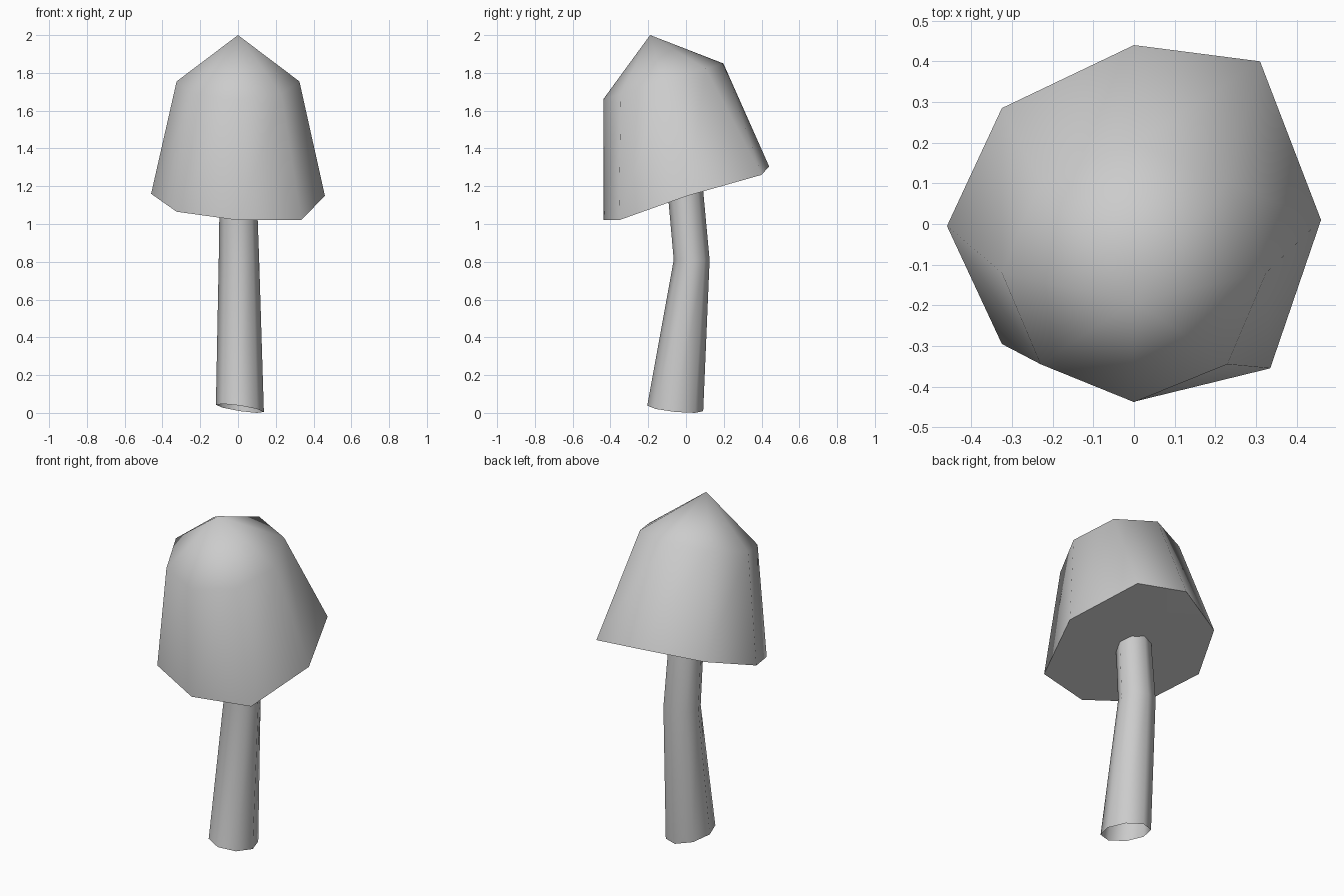
import bpy, math

cube = bpy.data.objects.get("Cube")
if cube:
    bpy.data.objects.remove(cube, do_unlink=True)

SIDES = 8

grey = bpy.data.materials.new("plain_grey")
grey.use_nodes = True
grey.diffuse_color = (0.6, 0.6, 0.6, 1)
grey.node_tree.nodes["Principled BSDF"].inputs["Base Color"].default_value = (0.6, 0.6, 0.6, 1)


def tilted_ring(centre, rx, ry, slope_x=0, slope_y=0):
    """Ring of points counter-clockwise from +x, lying on a tilted plane."""
    cx, cy, cz = centre
    ring = []
    for i in range(SIDES):
        a = math.tau * i / SIDES
        dx, dy = rx * math.cos(a), ry * math.sin(a)
        ring.append((cx + dx, cy + dy, cz + slope_x * dx + slope_y * dy))
    return ring


def loft(name, rings, bottom=None, top=None):
    """Join rings from bottom to top, with optional fan centres at the ends."""
    verts = [p for ring in rings for p in ring]
    faces = []
    for r in range(len(rings) - 1):
        for i in range(SIDES):
            j = (i + 1) % SIDES
            a, b = r * SIDES, (r + 1) * SIDES
            faces.append((a + i, a + j, b + j, b + i))
    last = (len(rings) - 1) * SIDES
    if bottom:
        verts.append(bottom)
        faces += [((i + 1) % SIDES, i, len(verts) - 1) for i in range(SIDES)]
    if top:
        verts.append(top)
        faces += [(last + i, last + (i + 1) % SIDES, len(verts) - 1) for i in range(SIDES)]
    mesh = bpy.data.meshes.new(name)
    mesh.from_pydata(verts, [], faces)
    mesh.materials.append(grey)
    obj = bpy.data.objects.new(name, mesh)
    bpy.context.collection.objects.link(obj)
    bpy.ops.object.select_all(action="DESELECT")
    obj.select_set(True)
    bpy.context.view_layer.objects.active = obj
    bpy.ops.object.shade_smooth_by_angle(angle=math.radians(70))
    return obj


# Cap: uneven rim, tilted shoulder ring and off-centre peak
rim = [(0.46, 0.01, 1.15), (0.31, 0.40, 1.26), (0, 0.44, 1.305), (-0.325, 0.285, 1.255),
       (-0.46, -0.005, 1.16), (-0.325, -0.295, 1.065), (0, -0.437, 1.02), (0.335, -0.355, 1.02)]
shoulder = tilted_ring((0, -0.12, 1.755), 0.325, 0.318, slope_y=0.298)
loft("mushroom_cap", [rim, shoulder], bottom=(0, 0.01, 1.155), top=(0, -0.19, 2.0))

# Stem: open bent tube, its top hidden inside the cap
loft("mushroom_stem", [
    tilted_ring((0.01, -0.057, 0.024), 0.127, 0.148, slope_x=-0.15, slope_y=-0.1),
    tilted_ring((0.005, 0.03, 0.81), 0.107, 0.095),
    tilted_ring((0, -0.01, 1.25), 0.096, 0.094),
])
